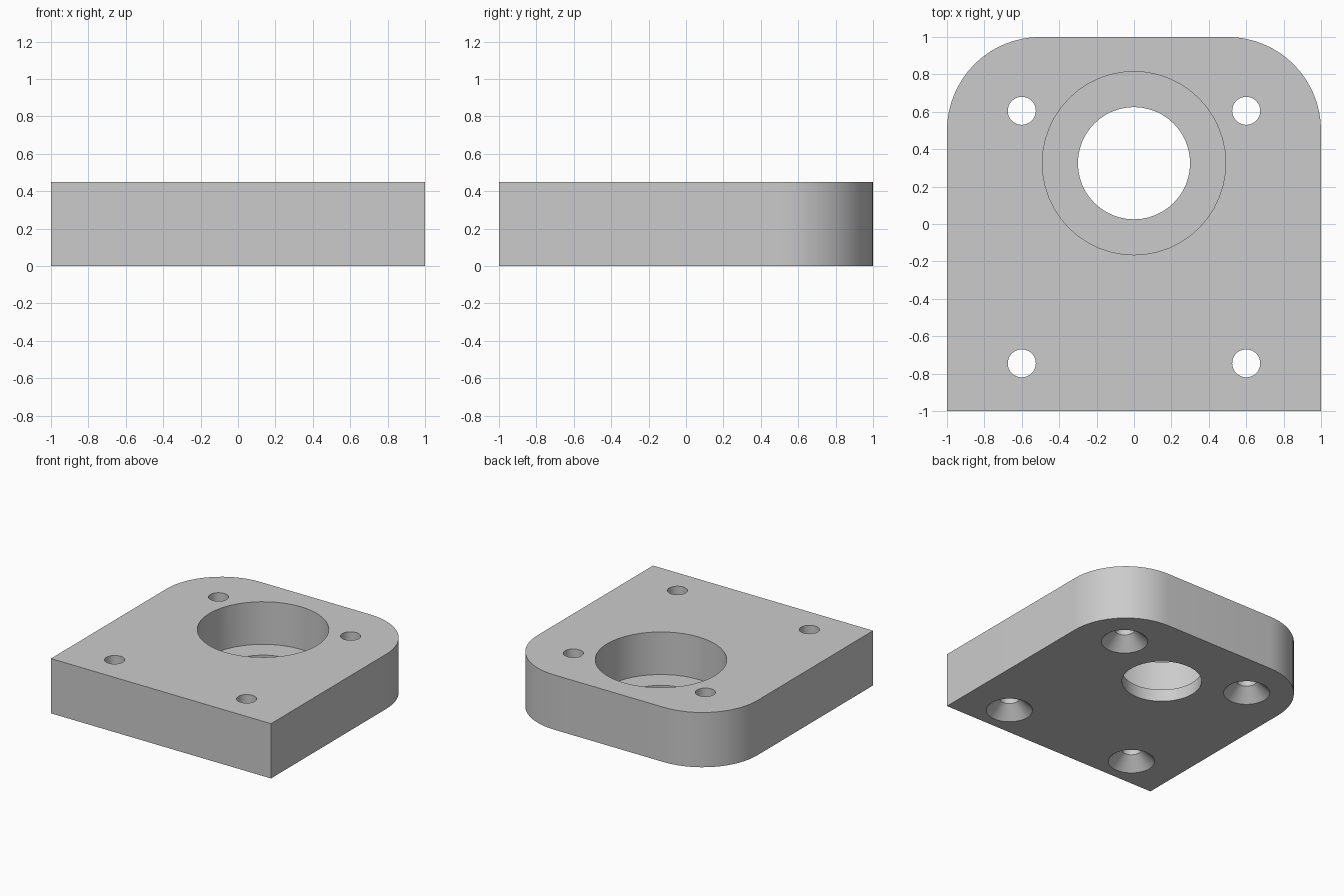
import bpy, bmesh
from math import sin, cos, pi

cube = bpy.data.objects.get("Cube")
if cube:
    bpy.data.objects.remove(cube, do_unlink=True)

HEIGHT = 0.45
CORNER = 0.5


def make_object(name, bm):
    bmesh.ops.recalc_face_normals(bm, faces=bm.faces)
    mesh = bpy.data.meshes.new(name)
    bm.to_mesh(mesh)
    bm.free()
    obj = bpy.data.objects.new(name, mesh)
    bpy.context.collection.objects.link(obj)
    return obj


def add_lathe(bm, centre, profile, segments):
    """Closed turned solid from (radius, z) points, bottom to top."""
    rings = []
    for r, z in profile:
        angles = [2 * pi * i / segments for i in range(segments)]
        rings.append([bm.verts.new((centre[0] + r * cos(a), centre[1] + r * sin(a), z))
                      for a in angles])
    for low, high in zip(rings, rings[1:]):
        for i in range(segments):
            j = (i + 1) % segments
            bm.faces.new((low[i], low[j], high[j], high[i]))
    bm.faces.new(rings[0][::-1])
    bm.faces.new(rings[-1])


# Plate: square front corners, rounded back corners
outline = [(-1, -1), (1, -1)]
steps = 16
for side, start in ((1, 0), (-1, pi / 2)):
    for i in range(steps + 1):
        a = start + pi / 2 * i / steps
        outline.append((side * (1 - CORNER) + CORNER * cos(a),
                        1 - CORNER + CORNER * sin(a)))
bm = bmesh.new()
base = bm.faces.new([bm.verts.new((x, y, 0)) for x, y in outline])
top = bmesh.ops.extrude_face_region(bm, geom=[base], use_keep_orig=True)
bmesh.ops.translate(bm, vec=(0, 0, HEIGHT),
                    verts=[v for v in top["geom"] if isinstance(v, bmesh.types.BMVert)])
plate = make_object("mounting_plate", bm)

# Cutter: stepped bore and four screw holes countersunk from below
bm = bmesh.new()
add_lathe(bm, (0, 0.325), [(0.3, -0.1), (0.3, 0.1), (0.49, 0.1), (0.49, 0.6)], 48)
for x in (-0.6, 0.6):
    for y in (-0.745, 0.605):
        add_lathe(bm, (x, y), [(0.275, -0.1), (0.075, 0.1), (0.075, 0.6)], 32)
cutter = make_object("hole_cutter", bm)
cutter.hide_render = True

# Cut the holes and drop the cutter
cut = plate.modifiers.new("Holes", "BOOLEAN")
cut.operation = "DIFFERENCE"
cut.solver = "EXACT"
cut.object = cutter
bpy.ops.object.select_all(action="DESELECT")
bpy.context.view_layer.objects.active = plate
plate.select_set(True)
bpy.ops.object.modifier_apply(modifier=cut.name)
bpy.data.objects.remove(cutter, do_unlink=True)

# Plain grey finish, smooth curves with sharp rims
grey = bpy.data.materials.new("light_grey")
grey.use_nodes = True
colour = (0.6, 0.6, 0.6, 1)
grey.diffuse_color = colour
grey.node_tree.nodes["Principled BSDF"].inputs["Base Color"].default_value = colour
plate.data.materials.clear()
plate.data.materials.append(grey)
bpy.ops.object.shade_smooth_by_angle()
